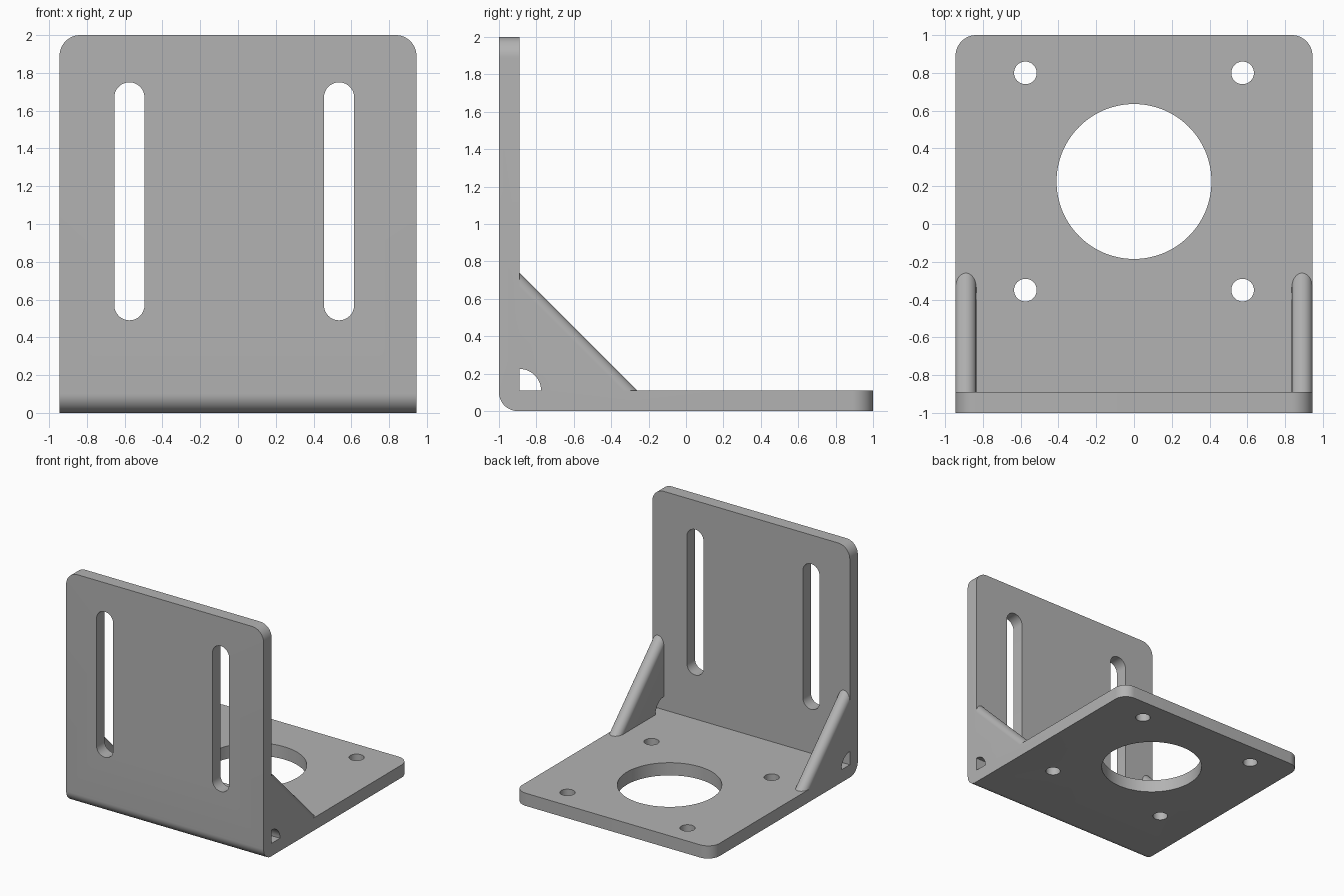
import bpy, bmesh, math
from mathutils import Vector

if "Cube" in bpy.data.objects:
    bpy.data.objects.remove(bpy.data.objects["Cube"])

W, T = 0.945, 0.11          # half width, plate thickness
grey = bpy.data.materials.new("grey metal")
grey.diffuse_color = (0.45, 0.45, 0.45, 1)
grey.use_nodes = True
grey.node_tree.nodes["Principled BSDF"].inputs["Base Color"].default_value = grey.diffuse_color


def prism(name, pts, axis, a, b, bevel=None):
    """Extrude a 2D profile along an axis; bevel(edge) -> radius rounds edges."""
    def at(p, d):
        return {"x": (d, p[0], p[1]), "y": (p[0], d, p[1]), "z": (p[0], p[1], d)}[axis]
    bm = bmesh.new()
    f = bm.faces.new([bm.verts.new(at(p, a)) for p in pts])
    ext = bmesh.ops.extrude_face_region(bm, geom=[f])
    move = Vector(at((0, 0), b - a))
    bmesh.ops.translate(bm, vec=move, verts=[g for g in ext["geom"] if isinstance(g, bmesh.types.BMVert)])
    bmesh.ops.recalc_face_normals(bm, faces=bm.faces)
    if bevel:
        radii = [(e, bevel(e)) for e in bm.edges]
        for r in sorted({r for _, r in radii if r}):
            bmesh.ops.bevel(bm, geom=[e for e, q in radii if q == r and e.is_valid], offset=r,
                            offset_type='OFFSET', segments=12, profile=0.5, affect='EDGES')
    me = bpy.data.meshes.new(name)
    bm.to_mesh(me)
    bm.free()
    me.materials.append(grey)
    ob = bpy.data.objects.new(name, me)
    bpy.context.collection.objects.link(ob)
    return ob


def circle(cx, cy, r, n):
    return [(cx + r * math.cos(2 * math.pi * i / n), cy + r * math.sin(2 * math.pi * i / n)) for i in range(n)]


def slot(cx, z0, z1, r, n=16):
    top = [(cx + r * math.cos(math.pi * i / n), z1 - r + r * math.sin(math.pi * i / n)) for i in range(n + 1)]
    return top + [(2 * cx - x, z0 + z1 - z) for x, z in top]


def combine(ob, other, op):
    """Apply a boolean and discard the second solid."""
    m = ob.modifiers.new("bool", 'BOOLEAN')
    m.operation, m.object, m.solver = op, other, 'EXACT'
    bpy.context.view_layer.objects.active = ob
    bpy.ops.object.modifier_apply(modifier=m.name)
    bpy.data.objects.remove(other)


# L-shaped plate: rounded bend and rounded free corners
def plate_bevel(e):
    c = (e.verts[0].co + e.verts[1].co) / 2
    d = e.verts[0].co - e.verts[1].co
    if abs(d.x) > 1:
        return 0.1 if c.z < 0.01 and c.y < -0.99 else 0
    if (c.y > 0.99 and abs(d.z) > 0.05) or (c.z > 1.99 and abs(d.y) > 0.05):
        return 0.11
    return 0


bracket = prism("bracket", [(-1, 0), (1, 0), (1, T), (-1 + T, T), (-1 + T, 2), (-1, 2)],
                "x", -W, W, plate_bevel)


# Side gussets: full-round sloping edge and a relief hole in the corner
def gusset_bevel(e):
    on_slope = all(abs(v.co.y + v.co.z + 0.15) < 1e-4 for v in e.verts)
    return 0.0549 if on_slope and abs(e.verts[0].co.x - e.verts[1].co.x) < 0.01 else 0


for s in (-1, 1):
    gusset = prism("gusset", [(-0.95, 0.05), (-0.2, 0.05), (-0.95, 0.8)],
                   "x", s * (W - T), s * W, gusset_bevel)
    combine(gusset, prism("relief", circle(-1 + T, T, 0.115, 48), "x", -1.2, 1.2), 'DIFFERENCE')
    combine(bracket, gusset, 'UNION')

# Mounting slots in the upright
for cx in (-0.575, 0.535):
    combine(bracket, prism("slot", slot(cx, 0.49, 1.75, 0.08), "y", -1.2, -0.8), 'DIFFERENCE')

# Motor opening and screw holes in the base
for x, y, r, n in [(0, 0.225, 0.41, 96)] + [(sx * 0.575, y, 0.06, 32) for sx in (-1, 1) for y in (-0.35, 0.8)]:
    combine(bracket, prism("hole", circle(x, y, r, n), "z", -0.1, 0.3), 'DIFFERENCE')

bracket.select_set(True)
bpy.context.view_layer.objects.active = bracket
bpy.ops.object.shade_smooth_by_angle(angle=math.radians(30))
